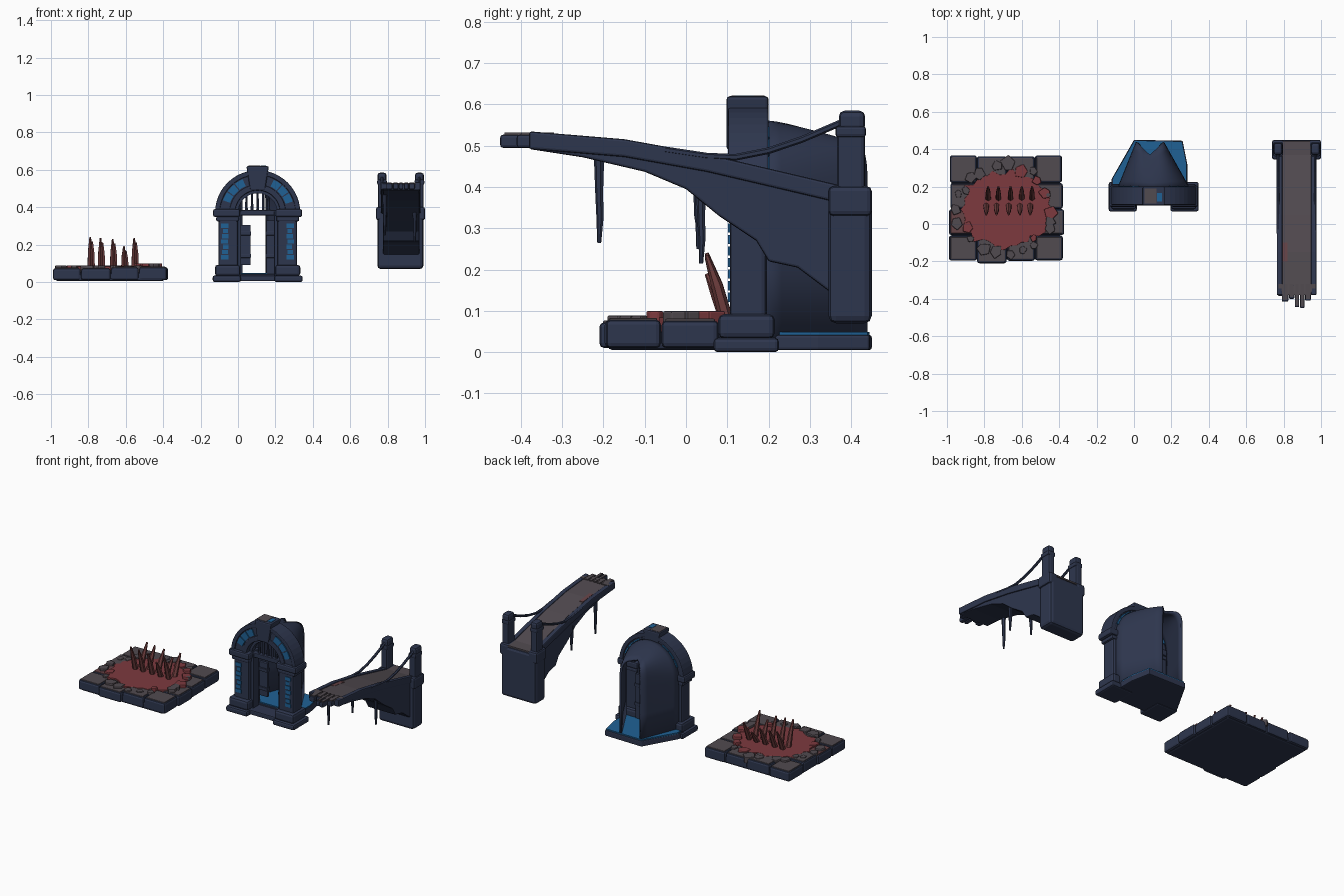
import bpy, bmesh, math, random
from mathutils import Vector

if "Cube" in bpy.data.objects:
    bpy.data.objects.remove(bpy.data.objects["Cube"])
random.seed(4)

def material(name, rgb):
    m = bpy.data.materials.new(name)
    m.diffuse_color = (*rgb, 1)
    m.use_nodes = True
    m.node_tree.nodes["Principled BSDF"].inputs["Base Color"].default_value = m.diffuse_color
    return m

NAVY = material("navy stone", (0.027, 0.037, 0.076))
BLUE = material("glow blue", (0.014, 0.12, 0.30))
STONE = material("grey brown stone", (0.083, 0.069, 0.08))
RED = material("blood red", (0.205, 0.042, 0.049))
STAIN = material("stained stone", (0.13, 0.056, 0.062))
SPIKE = material("spike maroon", (0.15, 0.045, 0.045))

def finish(name, bm, mat, bevel=0, seg=2):
    bmesh.ops.recalc_face_normals(bm, faces=bm.faces)
    me = bpy.data.meshes.new(name)
    bm.to_mesh(me)
    bm.free()
    ob = bpy.data.objects.new(name, me)
    bpy.context.collection.objects.link(ob)
    me.materials.append(mat)
    if bevel:
        b = ob.modifiers.new("bevel", "BEVEL")
        b.width, b.segments, b.limit_method = bevel, seg, "ANGLE"
    return ob

def prism(name, pts, axis, a, b, mat, bevel=0):
    """Extrude a 2D outline along x, y or z from a to b."""
    put = {"x": lambda p, d: (d, p[0], p[1]), "y": lambda p, d: (p[0], d, p[1]),
           "z": lambda p, d: (p[0], p[1], d)}[axis]
    bm = bmesh.new()
    lo = [bm.verts.new(put(p, a)) for p in pts]
    hi = [bm.verts.new(put(p, b)) for p in pts]
    bm.faces.new(lo)
    bm.faces.new(hi)
    for i in range(len(pts)):
        j = (i + 1) % len(pts)
        bm.faces.new((lo[i], lo[j], hi[j], hi[i]))
    return finish(name, bm, mat, bevel)

def box(name, x, y, z, mat, bevel=0.008):
    return prism(name, [(x[0], y[0]), (x[1], y[0]), (x[1], y[1]), (x[0], y[1])],
                 "z", z[0], z[1], mat, bevel)

def rod(name, path, radii, mat, sides=7):
    """Tube through the path with a radius for each point."""
    bm = bmesh.new()
    rings = []
    for i, p in enumerate(path):
        p = Vector(p)
        d = Vector(path[min(i + 1, len(path) - 1)]) - Vector(path[max(i - 1, 0)])
        u = d.cross(Vector((1, 0.03, 0))).normalized()
        v = d.cross(u).normalized()
        rings.append([bm.verts.new(p + radii[i] * (u * math.cos(t) + v * math.sin(t)))
                      for t in [2 * math.pi * k / sides for k in range(sides)]])
    for r, s in zip(rings, rings[1:]):
        for k in range(sides):
            bm.faces.new((r[k], r[(k + 1) % sides], s[(k + 1) % sides], s[k]))
    bm.faces.new(rings[0])
    bm.faces.new(rings[-1])
    return finish(name, bm, mat)

# ---------- spike trap tile ----------
box("trap_base", (-0.975, -0.395), (-0.19, 0.355), (0.005, 0.05), NAVY, 0.012)
xs, ys = [-0.99, -0.84, -0.68, -0.53, -0.38], [-0.20, -0.06, 0.08, 0.22, 0.37]
for i in range(4):
    for j in range(4):
        if i in (1, 2) and j in (1, 2):
            continue
        h = 0.079 + random.uniform(-0.004, 0.005)
        out = 0.012 if (i, j) in ((1, 0), (3, 1)) else 0      # two stones pushed outwards
        jx, jy = random.uniform(0, 0.01), random.uniform(0, 0.01)
        x = (xs[i] + (jx if i == 0 else 0.001), xs[i + 1] - (jx - out if i == 3 else 0.001))
        y = (ys[j] + (jy - out if j == 0 else 0.001), ys[j + 1] - (jy if j == 3 else 0.001))
        box("trap_edge_stone", x, y, (0.01, h - 0.004), NAVY, 0.012)
        box("trap_stone_top", (x[0] + .009, x[1] - .009), (y[0] + .009, y[1] - .009),
            (h - 0.008, h), STAIN if (i, j) == (0, 1) else STONE, 0.003)

# stained pit floor with a ragged outline
pool = []
for k in range(44):
    t, w = 2 * math.pi * k / 44, random.uniform(0.86, 1.09)
    pool.append((-0.69 + 0.237 * w * math.cos(t), 0.078 + 0.215 * w * math.sin(t)))
prism("blood_pool", pool, "z", 0.045, 0.085, RED, 0.002)

# broken shards round the pit, the inner ones stained
for k in range(24):
    t, w = 2 * math.pi * k / 24 + random.uniform(-0.1, 0.1), random.uniform(0.9, 1.1)
    cx, cy = -0.685 + 0.25 * w * math.cos(t), 0.08 + 0.225 * w * math.sin(t)
    s = random.uniform(0.02, 0.04)
    pts = [(cx + s * random.uniform(0.7, 1.2) * math.cos(a + t),
            cy + s * random.uniform(0.7, 1.2) * math.sin(a + t)) for a in (0, 1.3, 2.6, 3.9, 5.1)]
    top = 0.1 if math.cos(t) > 0.6 else 0.089
    prism("broken_shard", pts, "z", 0.05, top, RED if w < 0.96 else STONE, 0.005)

# two rows of leaning spikes
for k, x in enumerate((-0.79, -0.735, -0.67, -0.61, -0.555)):
    for y0, y1, dx, top in ((0.10, 0.05, 0.0, 0.24), (0.135, 0.20, 0.01, 0.215)):
        top -= (0.0, 0.005, 0.01, 0.05, 0.005)[k]
        path = [(x + dx, y0, 0.07), (x + dx, y0 + (y1 - y0) * 0.5, 0.07 + (top - .07) * 0.55),
                (x + dx, y1, top)]
        rod("spike", path, [0.017, 0.014, 0.005], SPIKE, 6)

# ---------- arched gate ----------
CX, CZ = 0.105, 0.37

def arc(r, a0, a1, n):
    return [(CX + r * math.cos(math.radians(a0 + (a1 - a0) * k / n)),
             CZ + r * math.sin(math.radians(a0 + (a1 - a0) * k / n))) for k in range(n + 1)]

def sector(name, r0, r1, a0, a1, y0, y1, mat, n=8, bevel=0):
    return prism(name, arc(r1, a0, a1, n) + arc(r0, a1, a0, n), "y", y0, y1, mat, bevel)

def mx(side, a, b):
    return tuple(sorted((CX + side * a, CX + side * b)))

sector("arch_ring", 0.125, 0.225, 0, 180, 0.11, 0.195, NAVY, 24, 0.006)
sector("arch_outer_rim", 0.202, 0.228, 0, 180, 0.102, 0.2, NAVY, 24, 0.005)
sector("arch_inner_rim", 0.12, 0.151, 0, 180, 0.102, 0.2, NAVY, 24, 0.005)
for y in (0.104, 0.194):
    for a in (18, 34, 50, 114, 130, 146):
        sector("arch_glow_panel", 0.157, 0.197, a, a + 14, y, y + 0.008, BLUE, 3)
prism("keystone", [(CX - .04, .49), (CX + .04, .49), (CX + .06, .62), (CX - .06, .62)],
      "y", 0.098, 0.2, NAVY, 0.008)
box("keystone_worn_top", (0.055, 0.12), (0.11, 0.19), (0.616, 0.622), STONE, 0)
box("keystone_glow_chip", (0.122, 0.15), (0.12, 0.165), (0.616, 0.622), BLUE, 0)

for s in (-1, 1):
    box("pillar_foot", mx(s, 0.09, 0.24), (0.067, 0.225), (0, 0.035), NAVY, 0.01)
    box("pillar_base", mx(s, 0.093, 0.228), (0.078, 0.215), (0.033, 0.092), NAVY, 0.014)
    box("pillar_shaft", mx(s, 0.105, 0.21), (0.106, 0.195), (0.08, 0.36), NAVY, 0.012)
    box("pillar_inner_jamb", mx(s, 0.088, 0.11), (0.13, 0.19), (0.03, 0.38), NAVY, 0.004)
    box("capital_lower", mx(s, 0.1, 0.222), (0.1, 0.2), (0.325, 0.35), NAVY, 0.008)
    box("capital_upper", mx(s, 0.095, 0.238), (0.092, 0.205), (0.348, 0.39), NAVY, 0.01)
    for k in range(7):
        z = 0.122 + 0.028 * k
        box("pillar_glow_mark", mx(s, 0.155 + 0.004 * (k % 2), 0.195 - 0.005 * (k % 3)),
            (0.102, 0.109), (z, z + 0.022), BLUE, 0)

box("threshold", (0.0, 0.21), (0.1, 0.22), (0.005, 0.035), NAVY, 0.006)

# barred window above the doorway
box("lattice_beam", (-0.02, 0.23), (0.135, 0.17), (0.357, 0.385), NAVY, 0.004)
for k in range(-2, 3):
    x = CX + 0.03 * k
    rod("lattice_bar", [(x, 0.152, 0.37), (x, 0.152, 0.43), (x, 0.152, 0.5)],
        [0.009, 0.007, 0.006], NAVY, 6)
sector("lattice_crown", 0.105, 0.13, 0, 180, 0.135, 0.17, NAVY, 16)

# door panels left ajar
box("left_door_panel", (0.01, 0.068), (0.2, 0.22), (0.09, 0.305), NAVY, 0.004)
box("right_door_panel", (0.15, 0.205), (0.2, 0.22), (0.03, 0.33), NAVY, 0.004)
for z in (0.13, 0.25):
    box("left_door_strap", (0.008, 0.07), (0.192, 0.224), (z, z + 0.02), NAVY, 0.002)
    box("right_door_strap", (0.148, 0.207), (0.192, 0.224), (z, z + 0.02), NAVY, 0.002)

# tapering vault behind the gate, squarer and pointed at its open end
bm = bmesh.new()
rings = []
for i in range(7):
    f = i / 6
    cx, half, top, e = CX - 0.02 * f, 0.195 - 0.12 * f, 0.562 - 0.05 * f ** 1.5, 1 - 0.55 * f
    prof = [(-1, 0.03), (-1, 0.2)]
    for k in range(17):
        a = math.pi * k / 16
        c = -math.cos(a)
        prof.append((math.copysign(abs(c) ** e, c), 0.36 + (top - 0.36) * abs(math.sin(a)) ** e))
    prof += [(1, 0.2), (1, 0.03)]
    rings.append([bm.verts.new((cx + half * u, 0.19 + f * (0.18 + 0.07 * abs(u)), z))
                  for u, z in prof])
for r, s in zip(rings, rings[1:]):
    for k in range(len(r) - 1):
        bm.faces.new((r[k], r[k + 1], s[k + 1], s[k]))
vault = finish("rear_vault", bm, NAVY)
for p in vault.data.polygons:
    p.use_smooth = True
sol = vault.modifiers.new("thickness", "SOLIDIFY")
sol.thickness, sol.offset = 0.014, -1

# glowing floor behind the gate
floor = [(-0.12, 0.19), (-0.12, 0.24), (0.0, 0.45), (0.26, 0.445), (0.285, 0.32), (0.285, 0.19)]
prism("rear_floor", floor, "z", 0.005, 0.042, NAVY, 0.006)
prism("rear_floor_glow", [(CX + (x - CX) * 0.97, 0.2 + (y - 0.19) * 0.94) for x, y in floor],
      "z", 0.04, 0.049, BLUE)

# ---------- broken bridge ----------
BX = 0.87
deck_top = [(-0.38, 0.522), (-0.15, 0.503), (0.05, 0.467), (0.2, 0.432), (0.37, 0.392)]
deck_low = [(0.37, 0.13), (0.27, 0.205), (0.2, 0.22), (0.17, 0.27), (0.08, 0.33),
            (0.0, 0.395), (-0.1, 0.437), (-0.25, 0.472), (-0.38, 0.492)]
prism("bridge_span", deck_top + deck_low, "x", BX - 0.095, BX + 0.1, NAVY, 0.006)
full = deck_top + [(0.445, 0.39)]
prism("deck_paving", [(y, z + 0.008) for y, z in full] + [(y, z - 0.001) for y, z in full[::-1]],
      "x", BX - 0.075, BX + 0.078, STONE)
for s in (-1, 1):
    x = sorted((BX + s * 0.077, BX + s * 0.106))
    prism("deck_kerb", [(y, z + 0.013) for y, z in deck_top]
          + [(y, z - 0.03) for y, z in deck_top[::-1]], "x", x[0], x[1], NAVY, 0.006)

# snapped ends of the deck
for x0, x1, y in ((0.768, 0.80, -0.385), (0.79, 0.825, -0.415), (0.828, 0.858, -0.40),
                  (0.86, 0.883, -0.445), (0.887, 0.912, -0.45), (0.914, 0.945, -0.41),
                  (0.94, 0.975, -0.375)):
    box("snapped_plank", (x0, x1), (y, -0.32), (0.495, 0.527), NAVY, 0.007)
    box("snapped_plank_top", (x0 + .004, x1 - .004), (y + .01, -0.32), (0.526, 0.532), STONE, 0)
prism("deck_stain", [(-0.2, 0.50), (-0.2, 0.517), (-0.1, 0.506), (-0.1, 0.49)], "x",
      BX - 0.075, BX - 0.05, STAIN)

# abutment and rope posts
box("abutment", (BX - 0.125, BX + 0.121), (0.345, 0.45), (0.07, 0.39), NAVY, 0.018)
for s in (-1, 1):
    px = BX + s * 0.1
    box("post_footing", (px - 0.032, px + 0.03), (0.345, 0.45), (0.33, 0.402), NAVY, 0.012)
    box("rope_post", (px - 0.022, px + 0.022), (0.366, 0.434), (0.39, 0.55), NAVY, 0.01)
    box("post_collar", (px - 0.026, px + 0.026), (0.362, 0.436), (0.52, 0.548), NAVY, 0.008)
    box("post_cap", (px - 0.024, px + 0.024), (0.37, 0.434), (0.535, 0.585), NAVY, 0.014)
    rope = [(px, -0.05, 0.49), (px, 0.05, 0.475), (px, 0.12, 0.472), (px, 0.2, 0.488),
            (px, 0.28, 0.515), (px, 0.39, 0.562)]
    rod("sagging_rope", rope, [0.008] * 6, NAVY, 6)

# roots hanging under the span
for x, y, top, low in ((0.785, -0.21, 0.47, 0.265), (0.785, 0.03, 0.41, 0.25),
                       (0.945, 0.037, 0.41, 0.215)):
    rod("hanging_root", [(x, y, top), (x, y, top - 0.08), (x, y + 0.002, low + 0.06), (x, y, low)],
        [0.013, 0.01, 0.009, 0.005], NAVY, 7)
